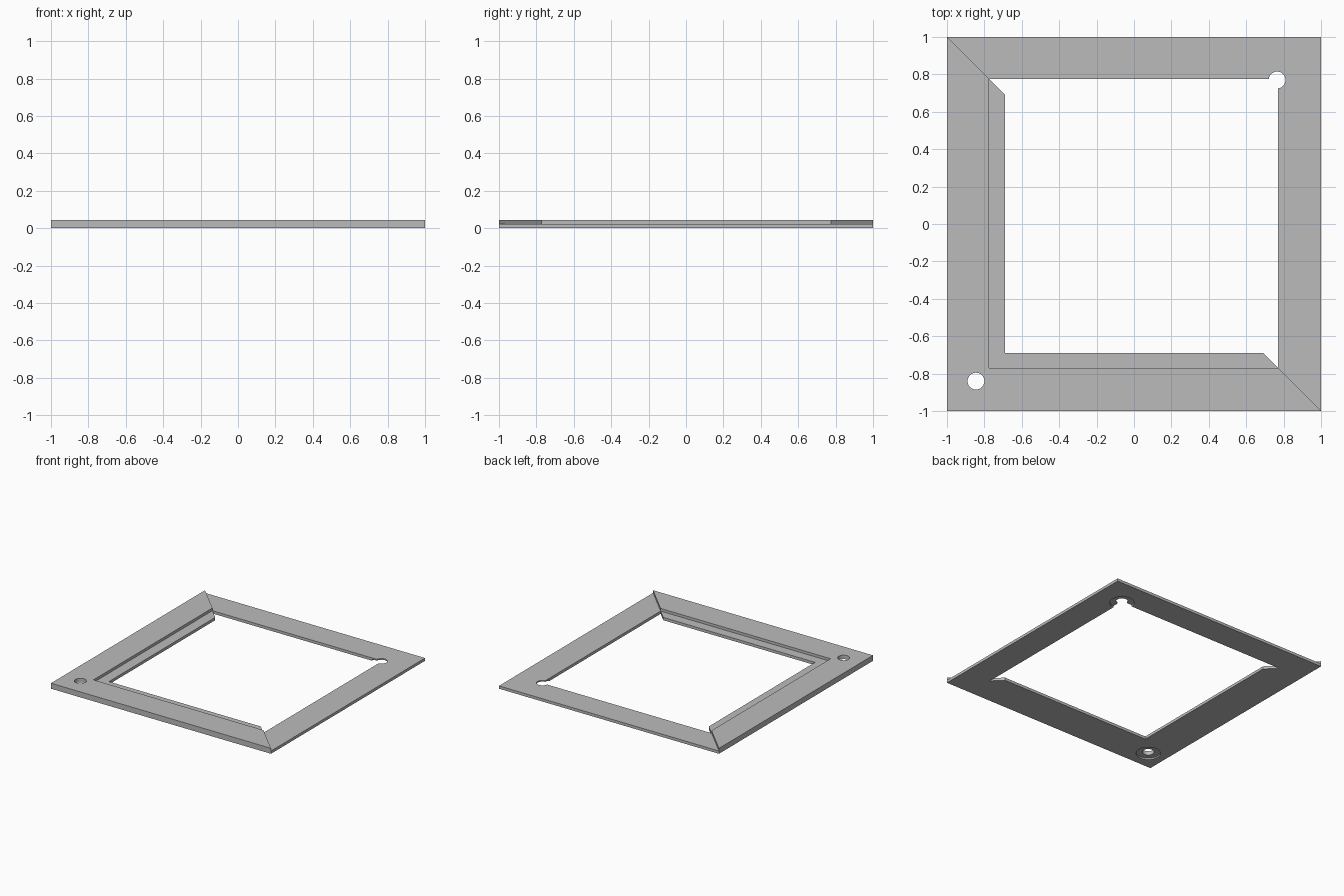
import bpy
import bmesh
import math

if "Cube" in bpy.data.objects:
    bpy.data.objects.remove(bpy.data.objects["Cube"], do_unlink=True)

FULL, LOW = 0.045, 0.023      # heights of the raised and the low rails
COUNTERBORE = 0.012

grey = bpy.data.materials.new("plain grey")
grey.use_nodes = True
colour = (0.5, 0.5, 0.5, 1)
grey.diffuse_color = colour
grey.node_tree.nodes["Principled BSDF"].inputs["Base Color"].default_value = colour


def prism(name, outline, z0, z1):
    """Extrude a flat outline from z0 to z1."""
    bm = bmesh.new()
    face = bm.faces.new([bm.verts.new((x, y, z0)) for x, y in outline])
    top = bmesh.ops.extrude_face_region(bm, geom=[face])["geom"]
    verts = [v for v in top if isinstance(v, bmesh.types.BMVert)]
    bmesh.ops.translate(bm, verts=verts, vec=(0, 0, z1 - z0))
    bmesh.ops.recalc_face_normals(bm, faces=bm.faces)
    mesh = bpy.data.meshes.new(name)
    bm.to_mesh(mesh)
    bm.free()
    mesh.materials.append(grey)
    obj = bpy.data.objects.new(name, mesh)
    bpy.context.collection.objects.link(obj)
    return obj


def circle(x, y, radius, sides=40):
    steps = [2 * math.pi * i / sides for i in range(sides)]
    return [(x + radius * math.cos(a), y + radius * math.sin(a)) for a in steps]


def cut(target, outline, z0, z1):
    """Subtract an extruded outline from the target."""
    cutter = prism("cutter", outline, z0, z1)
    cutter.hide_render = True
    mod = target.modifiers.new("cut", "BOOLEAN")
    mod.operation = "DIFFERENCE"
    mod.solver = "EXACT"
    mod.object = cutter
    bpy.context.view_layer.objects.active = target
    bpy.ops.object.modifier_apply(modifier=mod.name)
    bpy.data.objects.remove(cutter, do_unlink=True)


# Square slab that the whole frame is cut from
frame = prism("mitred_frame", [(-1, -1), (1, -1), (1, 1), (-1, 1)], 0, FULL)

# Central opening, narrower beside the two ledges with mitred ends
cut(frame, [(-0.69, -0.69), (0.69, -0.69), (0.77, -0.77), (0.77, 0.775),
            (-0.775, 0.775), (-0.69, 0.69)], -0.1, 0.1)

# Lower the back and left rails and the ledges, leaving the raised L
cut(frame, [(-1.1, 1.1), (-0.775, 0.775), (-0.775, -0.77), (0.77, -0.77),
            (1.1, -1.1), (1.1, 1.1)], LOW, 0.1)

# Corner screw holes, counterbored from below
for x, y in ((-0.845, -0.84), (0.765, 0.77)):
    cut(frame, circle(x, y, 0.045), -0.1, 0.1)
    cut(frame, circle(x, y, 0.092), -0.1, COUNTERBORE)

# Smooth hole walls, crisp edges
bpy.ops.object.select_all(action="DESELECT")
frame.select_set(True)
bpy.context.view_layer.objects.active = frame
bpy.ops.object.shade_smooth_by_angle(angle=math.radians(30))
